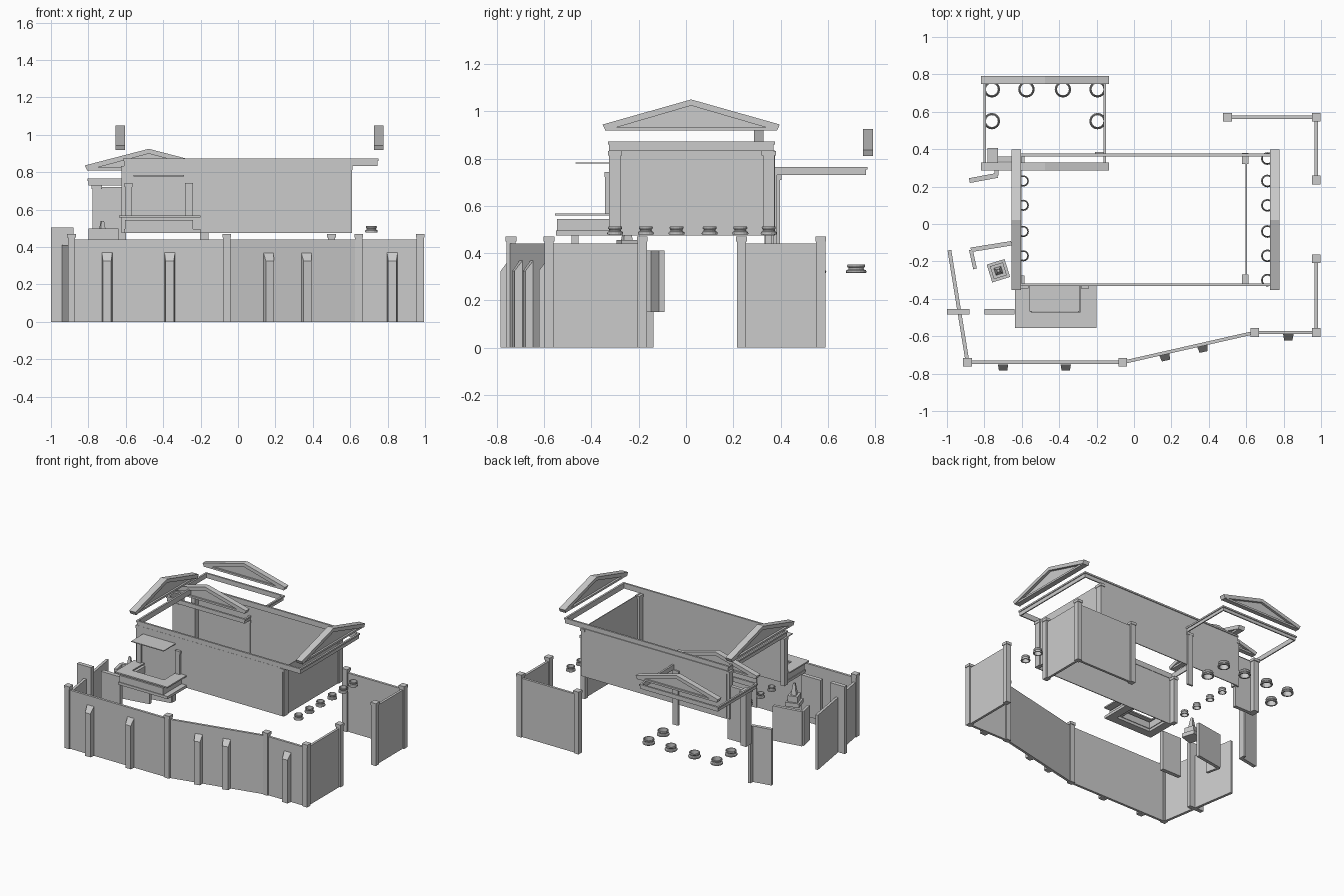
import bpy, bmesh, math
from mathutils import Vector, Matrix

if "Cube" in bpy.data.objects:
    bpy.data.objects.remove(bpy.data.objects["Cube"])


def make(name, bm):
    bmesh.ops.recalc_face_normals(bm, faces=bm.faces)
    me = bpy.data.meshes.new(name)
    bm.to_mesh(me)
    bm.free()
    ob = bpy.data.objects.new(name, me)
    bpy.context.collection.objects.link(ob)
    return ob


def add_box(bm, x0, x1, y0, y1, z0, z1):
    m = Matrix.Translation(((x0 + x1) / 2, (y0 + y1) / 2, (z0 + z1) / 2)) @ Matrix.Diagonal((x1 - x0, y1 - y0, z1 - z0, 1))
    bmesh.ops.create_cube(bm, size=1, matrix=m)


def box(name, *b):
    bm = bmesh.new()
    add_box(bm, *b)
    return make(name, bm)


def add_prism(bm, pts, offset):
    """Extrude a planar polygon by an offset vector."""
    f = bm.faces.new([bm.verts.new(p) for p in pts])
    r = bmesh.ops.extrude_face_region(bm, geom=[f])
    bmesh.ops.translate(bm, vec=offset, verts=[v for v in r['geom'] if isinstance(v, bmesh.types.BMVert)])
    bm.faces.new([v for v in (f.verts if f.is_valid else [])]) if not f.is_valid else None


def wall(name, path, t, z0, z1):
    """Straight wall segments along a plan path."""
    bm = bmesh.new()
    for a, b in zip(path, path[1:]):
        a, b = Vector(a), Vector(b)
        d = (b - a).normalized() * t / 2
        n = Vector((-d.y, d.x))
        pts = [(p.x, p.y, z0) for p in (a - n, b - n, b + n, a + n)]
        add_prism(bm, pts, (0, 0, z1 - z0))
    return make(name, bm)


def post(name, x, y, w, z0, z1, d=None):
    """Square post with a flared cap."""
    d = d or w
    bm = bmesh.new()
    add_box(bm, x - w * .42, x + w * .42, y - d * .42, y + d * .42, z0, z1 - .02)
    add_box(bm, x - w / 2, x + w / 2, y - d / 2, y + d / 2, z1 - .02, z1)
    return make(name, bm)


def ring(name, x0, x1, y0, y1, z0, z1, t=.008):
    """Thin entablature frame with a small projecting cornice."""
    bm = bmesh.new()
    for lip, a, b in ((0, z0, z1 - .012), (.006, z1 - .012, z1)):
        l, r, f, k = x0 - lip, x1 + lip, y0 - lip, y1 + lip
        w = t + lip
        add_box(bm, l, r, f, f + w, a, b)
        add_box(bm, l, r, k - w, k, a, b)
        add_box(bm, l, l + w, f + w, k - w, a, b)
        add_box(bm, r - w, r, f + w, k - w, a, b)
    return make(name, bm)


def pediment(name, centre, half, z0, z1, depth, along_y):
    """Raking cornices, thin base cornice and recessed gable panel."""
    bm = bmesh.new()
    h = .026
    def P(u, w, z):
        return (centre[0] + w, centre[1] + u, z) if along_y else (centre[0] + u, centre[1] + w, z)
    off = Vector(P(0, depth, 0)) - Vector(P(0, 0, 0))
    for s in (-1, 1):
        q = [(s * half, z0 + h), (s * (half - .012), z0), (0, z1 - h), (0, z1)]
        add_prism(bm, [P(u, -depth / 2, z) for u, z in q], off)
    base = [(-half + .014, z0), (half - .014, z0), (half - .03, z0 + .014), (-half + .03, z0 + .014)]
    add_prism(bm, [P(u, -depth / 2 + .004, z) for u, z in base], off * .8)
    gable = [(-half + .02, z0 + .003), (half - .02, z0 + .003), (0, z1 - h + .003)]
    add_prism(bm, [P(u, -depth * .1, z) for u, z in gable], off * .2)
    return make(name, bm)


def column_base(name, x, y, z, r, h):
    """Lathed hollow moulding."""
    prof = [(.72, 0), (.95, 0), (1, .15), (.95, .32), (.76, .42), (.72, .58),
            (.82, .68), (.88, .82), (.82, 1), (.72, 1)]
    n = 16
    bm = bmesh.new()
    rows = [[bm.verts.new((x + r * p * math.cos(2 * math.pi * i / n), y + r * p * math.sin(2 * math.pi * i / n), z + h * q))
             for i in range(n)] for p, q in prof]
    for a, b in zip(rows, rows[1:] + rows[:1]):
        for i in range(n):
            j = (i + 1) % n
            bm.faces.new((a[i], a[j], b[j], b[i]))
    return make(name, bm)


# Perimeter walls and posts
south = [(-.89, -.74), (-.06, -.74), (.645, -.58), (.975, -.58), (.975, -.185)]
north_east = [(.5, .57), (.975, .57), (.975, .235)]
wall("south_perimeter_wall", south, .018, 0, .44)
wall("north_east_perimeter_wall", north_east, .018, 0, .44)
for i, (x, y) in enumerate(south + north_east):
    post(f"perimeter_post_{i}", x, y, .046, 0, .47)

# Sloped-top buttresses along the south wall
tilt = math.atan2(.16, .705)
for i, (x, y, a) in enumerate([(-.7, -.75, 0), (-.365, -.75, 0), (.163, -.697, tilt), (.365, -.651, tilt), (.825, -.589, 0)]):
    bm = bmesh.new()
    add_prism(bm, [(-.028, 0, 0), (-.022, -.034, 0), (.022, -.034, 0), (.028, 0, 0)], (0, 0, .37))
    for v in bm.verts:
        if v.co.z > .3 and v.co.y < -.01:
            v.co.z = .325
    bm.transform(Matrix.Translation((x, y, 0)) @ Matrix.Rotation(a, 4, 'Z'))
    make(f"buttress_{i}", bm)

# West precinct walls
wall("west_wall", [(-.89, -.74), (-.987, -.14)], .02, 0, .41)
box("west_cross_wall", -1, -.88, -.485, -.455, 0, .505)
box("west_inner_cross_wall", -.80, -.64, -.485, -.455, .2, .5)
wall("west_court_wall", [(-.655, -.103), (-.872, -.138)], .024, .15, .41)
wall("west_court_return", [(-.872, -.138), (-.85, -.24)], .02, .15, .41)
wall("north_west_screen", [(-.88, .232), (-.73, .26)], .026, 0, .42)
wall("north_west_screen_return", [(-.735, .26), (-.735, .30)], .02, 0, .42)

# Rotated stepped altar
bm = bmesh.new()
add_box(bm, -.05, .05, -.05, .05, .38, .41)
add_box(bm, -.036, .036, -.036, .036, .41, .455)
bmesh.ops.create_cone(bm, cap_ends=True, segments=4, radius1=.028, radius2=.01, depth=.085,
                      matrix=Matrix.Translation((0, 0, .497)) @ Matrix.Rotation(math.pi / 4, 4, 'Z'))
bm.transform(Matrix.Translation((-.725, -.25, 0)) @ Matrix.Rotation(.3, 4, 'Z'))
make("altar", bm)

# Main hall, open at the top and to the west
wall("hall_walls", [(-.60, -.323), (.60, -.323), (.60, .373), (-.60, .373)], .006, .475, .835)
for y, n in ((-.30, "south"), (.35, "north")):
    post(f"east_corner_pier_{n}", .595, y, .036, .475, .832, .06)
    post(f"west_corner_pier_{n}", -.605, y, .04, .475, .832, .05)
ring("hall_entablature", -.61, .745, -.325, .37, .832, .872)
for x, n in ((-.63, "west"), (.753, "east")):
    pediment(f"{n}_pediment", (x, .022), .375, .918, 1.05, .05, True)
for i, y in enumerate((.35, .23, .10, -.04, -.17, -.30)):
    column_base(f"east_column_base_{i}", .713, y, .478, .034, .035)
for i, y in enumerate((.23, .10, -.04, -.17)):
    column_base(f"west_column_base_{i}", -.592, y, .478, .03, .033)

# South porch: U-shaped parapet, rim and roof slab
def u_shape(name, x0, x1, y0, y1, t, z0, z1):
    bm = bmesh.new()
    pts = [(x0, y1), (x0, y0), (x1, y0), (x1, y1), (x1 - t, y1), (x1 - t, y0 + t), (x0 + t, y0 + t), (x0 + t, y1)]
    add_prism(bm, [(x, y, z0) for x, y in pts], (0, 0, z1 - z0))
    return make(name, bm)

u_shape("south_porch_base", -.61, -.20, -.55, -.326, .06, .475, .495)
u_shape("south_porch_parapet", -.605, -.24, -.545, -.326, .06, .495, .545)
u_shape("south_porch_rim", -.635, -.20, -.555, -.326, .085, .558, .568)
box("south_porch_roof", -.56, -.29, -.468, -.326, .778, .784)
for x, n in ((-.585, "west"), (-.262, "east")):
    post(f"south_porch_pier_{n}", x, -.335, .042, .56, .742, .02)

# North porch
ring("north_porch_entablature", -.798, -.155, .30, .762, .73, .765)
for y, n in ((.77, "outer"), (.308, "inner")):
    pediment(f"north_porch_pediment_{n}", (-.477, y), .342, .81, .925, .042, False)
for i, (x, y) in enumerate([(-.76, .72), (-.575, .72), (-.38, .72), (-.195, .72), (-.76, .55), (-.195, .55)]):
    column_base(f"north_porch_column_base_{i}", x, y, .315, .044, .037)
box("north_porch_wall", -.775, -.60, .335, .362, .32, .72)
post("north_porch_pier_west", -.755, .365, .055, .32, .73, .08)
post("north_porch_pier_east", -.18, .377, .055, .32, .73, .018)
